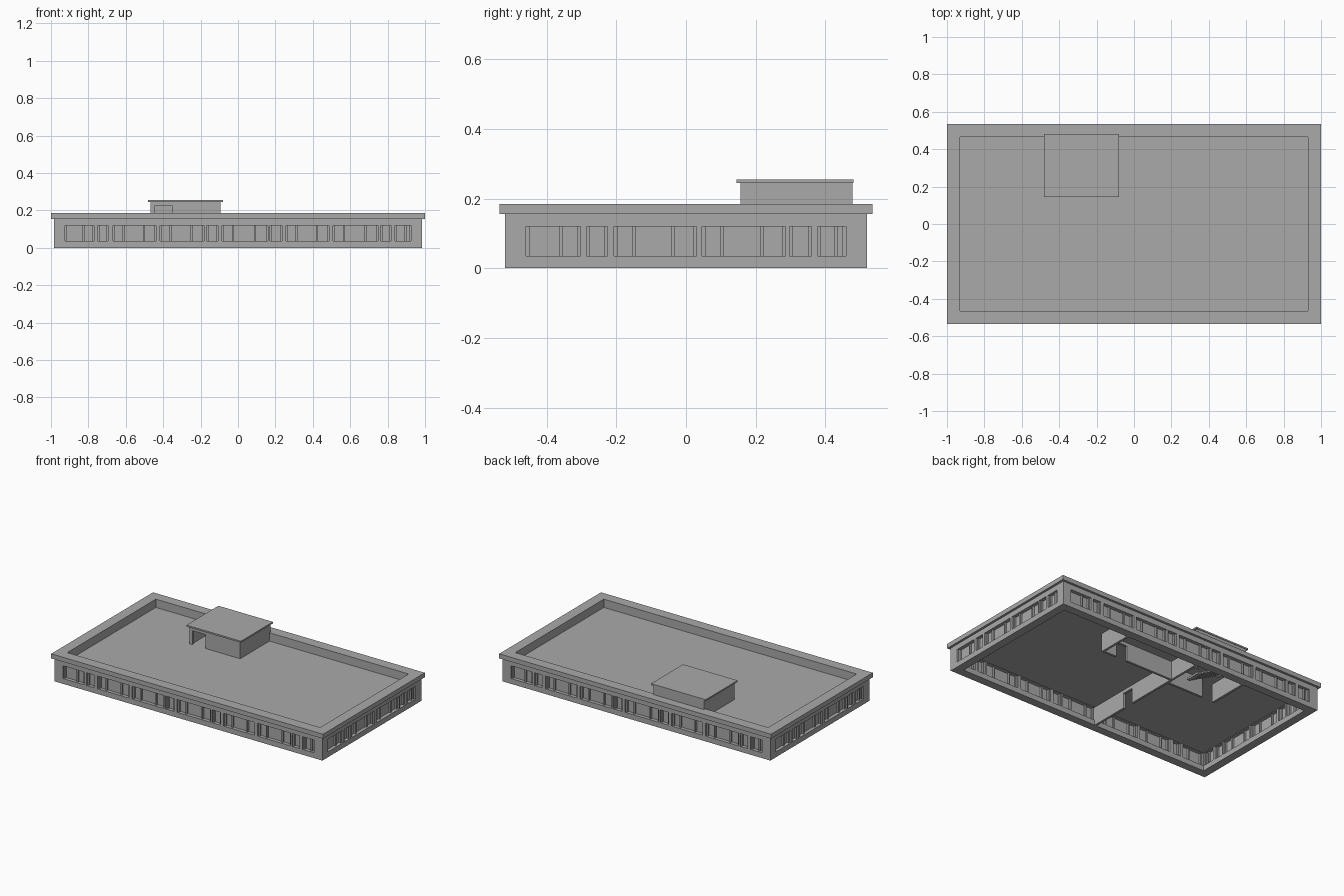
import bpy
import bmesh
from math import pi
from mathutils import Matrix, Vector

cube = bpy.data.objects.get("Cube")
if cube:
    bpy.data.objects.remove(cube, do_unlink=True)

grey = bpy.data.materials.new("concrete grey")
grey.use_nodes = True
colour = (0.4, 0.4, 0.4, 1)
grey.diffuse_color = colour
grey.node_tree.nodes["Principled BSDF"].inputs["Base Color"].default_value = colour


def build(name, boxes, turn=0):
    """One object from boxes (x0, x1, y0, y1, z0, z1), turned about z."""
    bm = bmesh.new()
    for x0, x1, y0, y1, z0, z1 in boxes:
        size = Vector((x1 - x0, y1 - y0, z1 - z0))
        mid = Vector((x0 + x1, y0 + y1, z0 + z1)) / 2
        bmesh.ops.create_cube(bm, matrix=Matrix.Translation(mid) @ Matrix.Diagonal(size.to_4d()))
    bm.transform(Matrix.Rotation(turn, 4, "Z"))
    mesh = bpy.data.meshes.new(name)
    bm.to_mesh(mesh)
    bm.free()
    mesh.materials.append(grey)
    obj = bpy.data.objects.new(name, mesh)
    bpy.context.collection.objects.link(obj)
    return obj


def ring(x, y, inner_x, inner_y, z0, z1):
    """Four boxes around a rectangular opening."""
    return [(-x, x, -y, -inner_y, z0, z1), (-x, x, inner_y, y, z0, z1),
            (-x, -inner_x, -inner_y, inner_y, z0, z1), (inner_x, x, -inner_y, inner_y, z0, z1)]


THICK, SILL, HEAD, WALL_TOP, ROOF = 0.055, 0.035, 0.12, 0.155, 0.13
INNER_X, INNER_Y = 0.93, 0.465
BAR = 0.01


def window_wall(name, half, face, windows, turn):
    """Outer wall pierced by windows, with glass and upright bars."""
    back = face + THICK
    wall = [(-half, half, face, back, 0, SILL), (-half, half, face, back, HEAD, WALL_TOP)]
    edges = [-half] + [e for a, b, _ in windows for e in (a, b)] + [half]
    wall += [(a, b, face, back, SILL, HEAD) for a, b in zip(edges[::2], edges[1::2])]
    build(name + "_wall", wall, turn)
    mid = face + THICK / 2
    glass, bars = [], []
    for a, b, splits in windows:
        glass.append((a, b, mid - 0.004, mid + 0.004, SILL, HEAD))
        for f in [0] + splits + [1]:
            x = a + f * (b - a - BAR)
            bars.append((x, x + BAR, mid - 0.016, mid + 0.016, SILL, HEAD))
    build(name + "_glass", glass, turn)
    build(name + "_window_bars", bars, turn)


# Outer walls: start, end and bar positions of each window
wide, first, last = [0.23, 0.73], [0.65], [0.68]
long_windows = [(-0.925, -0.77, first), (-0.75, -0.695, []), (-0.668, -0.438, wide),
                (-0.417, -0.182, wide), (-0.168, -0.107, []), (-0.085, 0.16, wide),
                (0.171, 0.235, []), (0.257, 0.487, wide), (0.508, 0.749, wide),
                (0.762, 0.818, []), (0.84, 0.925, last)]
short_windows = [(-0.46, -0.303, first), (-0.286, -0.225, []), (-0.207, 0.03, wide),
                 (0.046, 0.286, wide), (0.297, 0.36, []), (0.378, 0.46, last)]
window_wall("front", 0.985, -0.52, long_windows, 0)
window_wall("back", 0.985, -0.52, long_windows, pi)
window_wall("left", INNER_Y, -0.985, short_windows, pi / 2)
window_wall("right", INNER_Y, -0.985, short_windows, -pi / 2)

# Overhanging parapet
build("parapet", ring(1.0, 0.535, INNER_X, INNER_Y, WALL_TOP, 0.185))

# Flat roof with a stair opening
hx0, hx1, hy0, hy1 = -0.42, -0.12, 0.28, 0.445
low = ROOF - 0.008
build("flat_roof", [(-INNER_X, hx0, -INNER_Y, INNER_Y, low, ROOF),
                    (hx1, INNER_X, -INNER_Y, INNER_Y, low, ROOF),
                    (hx0, hx1, -INNER_Y, hy0, low, ROOF),
                    (hx0, hx1, hy1, INNER_Y, low, ROOF)])

# Stair house on the roof, with a doorway at the front
px0, px1, py0, py1, top, t = -0.468, -0.094, 0.157, 0.478, 0.245, 0.015
dx0, dx1, door_top = -0.446, -0.35, 0.222
build("stair_house_walls", [(px0, px0 + t, py0, py1, ROOF, top), (px1 - t, px1, py0, py1, ROOF, top),
                            (px0, px1, py1 - t, py1, ROOF, top), (px0, dx0, py0, py0 + t, ROOF, top),
                            (dx1, px1, py0, py0 + t, ROOF, top),
                            (dx0, dx1, py0, py0 + t, door_top, top)])
build("stair_house_roof", [(-0.481, -0.08, 0.145, 0.481, top, 0.255)])

# Inside partitions with door gaps
door = 0.1
build("long_partition", [(-0.1, -0.085, -INNER_Y, -0.2, 0, low), (-0.1, -0.085, -0.12, INNER_Y, 0, low),
                         (-0.1, -0.085, -0.2, -0.12, door, low)])
build("room_partition", [(-0.085, 0.26, 0.23, 0.245, 0, low), (0.34, 0.44, 0.23, 0.245, 0, low),
                         (0.26, 0.34, 0.23, 0.245, door, low), (0.43, 0.445, 0.23, INNER_Y, 0, low)])
build("stair_partition", [(-0.36, -0.1, 0.19, 0.205, 0, low), (-0.46, -0.445, 0.19, INNER_Y, 0, low)])

# Stair flight
steps = 10
rise, run = ROOF / steps, 0.024
build("stairs", [(-0.16 - (i + 1) * run, -0.16 - i * run, 0.3, 0.4, i * rise, (i + 1) * rise)
                 for i in range(steps)])
